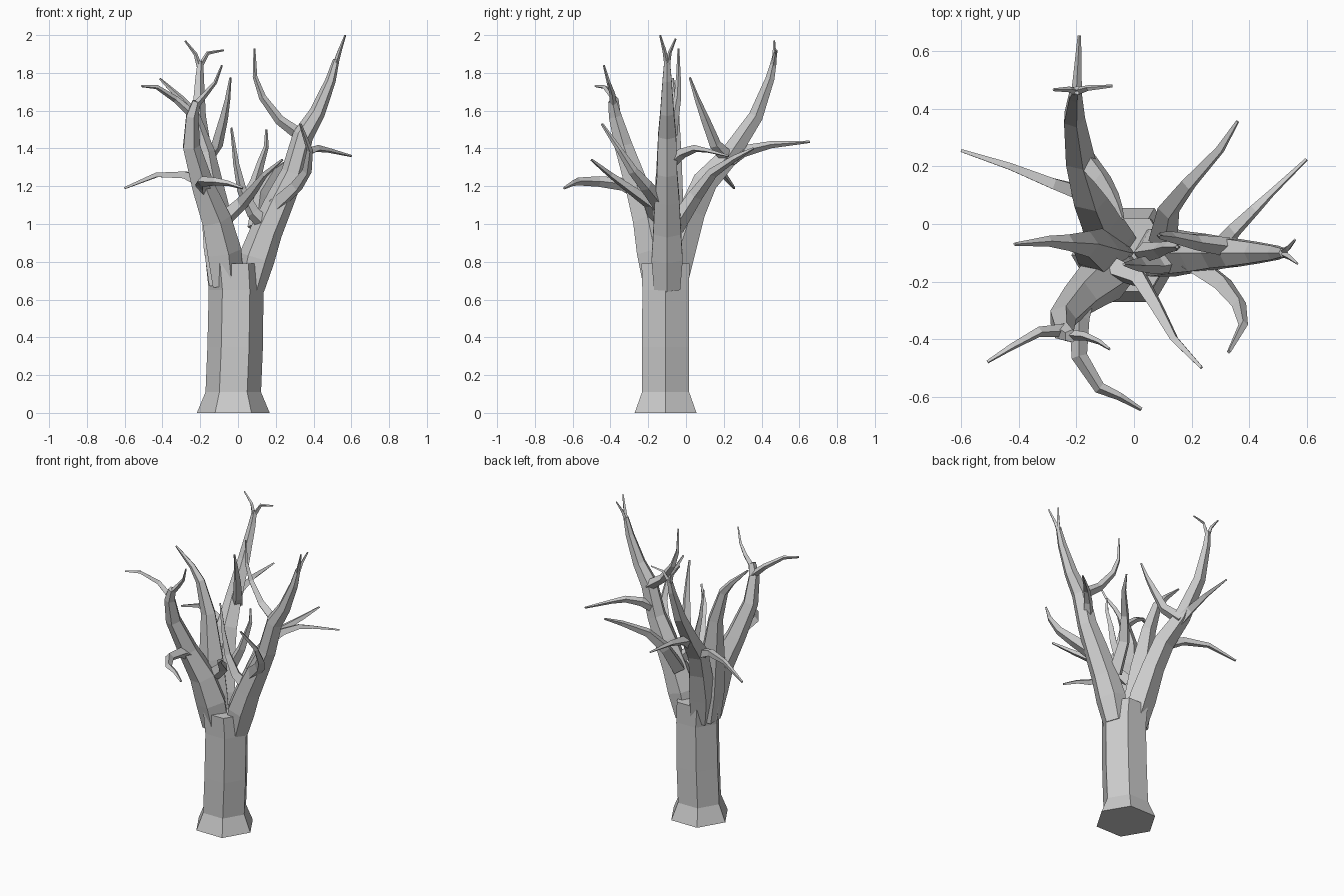
import bpy, bmesh
from math import cos, sin, tau
from mathutils import Vector


def skin(name, rings):
    """Join rings of points into a closed flat-shaded tube."""
    bm = bmesh.new()
    vs = [[bm.verts.new(p) for p in ring] for ring in rings]
    n = len(vs[0])
    for a, b in zip(vs, vs[1:]):
        for i in range(n):
            j = (i + 1) % n
            bm.faces.new((a[i], a[j], b[j], b[i]))
    bm.faces.new(vs[0][::-1])
    bm.faces.new(vs[-1])
    bmesh.ops.recalc_face_normals(bm, faces=bm.faces)
    me = bpy.data.meshes.new(name)
    bm.to_mesh(me)
    bm.free()
    ob = bpy.data.objects.new(name, me)
    bpy.context.collection.objects.link(ob)
    return ob


def branch(name, pts, radii, sides=4):
    """Tapered tube along a path; radii is one per point or (start, end)."""
    P = [Vector(p) for p in pts]
    n = len(P)
    if len(radii) == 2:
        r0, r1 = radii
        radii = [r0 + (r1 - r0) * i / (n - 1) for i in range(n)]
    u, rings = None, []
    for i, p in enumerate(P):
        t = Vector()
        if i > 0:
            t += (p - P[i - 1]).normalized()
        if i < n - 1:
            t += (P[i + 1] - p).normalized()
        t.normalize()
        if u is None:
            u = Vector((1, 0, 0)) if abs(t.x) < 0.8 else Vector((0, 1, 0))
        u = (u - t * u.dot(t)).normalized()
        v = t.cross(u)
        rings.append([p + radii[i] * (u * cos(tau * k / sides) + v * sin(tau * k / sides))
                      for k in range(sides)])
    return skin(name, rings)


# Hexagonal trunk with flared foot
trunk = [(-.025, 0, .193), (-.025, .11, .147), (-.015, .35, .147),
         (-.01, .65, .145), (-.02, .79, .15)]
skin("trunk", [[(x + r * cos(tau * k / 6), -.108 + r * .98 * sin(tau * k / 6), z)
                for k in range(6)] for x, z, r in trunk])

# Main limbs
branch("right_limb", [(.06, -.1, .66), (.1, -.1, .82), (.15, -.1, .96), (.225, -.1, 1.13),
                      (.29, -.1, 1.27), (.345, -.1, 1.47), (.42, -.1, 1.59),
                      (.49, -.1, 1.76), (.52, -.1, 1.87)],
       [.08, .095, .085, .075, .062, .055, .042, .028, .017], 6)
branch("front_left_limb", [(-.06, -.14, .68), (-.08, -.165, .85), (-.12, -.2, 1.02),
                           (-.19, -.26, 1.2), (-.25, -.33, 1.41), (-.245, -.375, 1.57),
                           (-.22, -.39, 1.65)],
       [.09, .1, .085, .065, .05, .036, .024], 5)
branch("back_limb", [(-.06, -.07, .68), (-.09, -.035, .86), (-.12, .03, 1.06),
                     (-.15, .1, 1.22), (-.19, .23, 1.36), (-.21, .37, 1.57),
                     (-.205, .445, 1.77), (-.2, .465, 1.86)],
       [.08, .09, .075, .07, .055, .04, .025, .016], 5)
branch("middle_limb", [(-.08, -.1, .68), (-.105, -.1, .88), (-.13, -.09, 1.1),
                       (-.17, -.07, 1.38), (-.235, -.065, 1.58), (-.3, -.06, 1.66),
                       (-.415, -.07, 1.77)],
       [.09, .095, .08, .048, .03, .02, .006], 5)

# Twigs on the right limb
branch("right_tip_front", [(.515, -.1, 1.84), (.54, -.115, 1.92), (.568, -.137, 2.0)], (.015, .005))
branch("right_tip_back", [(.515, -.1, 1.84), (.535, -.085, 1.91), (.56, -.055, 1.98)], (.015, .005))
branch("right_inner_twig", [(.33, -.08, 1.47), (.22, -.065, 1.55), (.13, -.045, 1.67),
                            (.09, -.04, 1.78), (.087, -.04, 1.93)], (.034, .005))
branch("right_outer_twig", [(.28, -.1, 1.31), (.35, -.02, 1.375), (.42, .05, 1.4),
                            (.48, .11, 1.39), (.6, .225, 1.36)], (.035, .006))
branch("right_front_twig", [(.2, -.13, 1.1), (.31, -.21, 1.2), (.365, -.28, 1.28),
                            (.38, -.35, 1.39), (.33, -.445, 1.53)], (.045, .007))
branch("right_rear_twig", [(.1, -.06, .98), (.12, .05, 1.15), (.19, .14, 1.27),
                           (.3, .26, 1.35), (.36, .357, 1.4)], (.05, .006))
branch("centre_short_twig", [(.03, -.1, 1.1), (.09, -.09, 1.22), (.12, -.08, 1.32),
                             (.15, -.08, 1.41), (.15, -.08, 1.5)], (.035, .006))
branch("centre_upright_twig", [(.16, -.12, .98), (.08, -.14, 1.06), (.02, -.14, 1.18),
                               (-.01, -.14, 1.32), (-.035, -.14, 1.51)], (.045, .006))

# Twigs on the front left limb
branch("front_tip_right", [(-.23, -.385, 1.62), (-.17, -.39, 1.69), (-.12, -.41, 1.75),
                           (-.085, -.435, 1.84)], (.02, .005))
branch("front_tip_left", [(-.24, -.37, 1.58), (-.33, -.375, 1.66), (-.43, -.43, 1.725),
                          (-.51, -.48, 1.73)], (.024, .006))
branch("front_low_twig", [(-.17, -.22, 1.15), (-.19, -.33, 1.21), (-.19, -.46, 1.225),
                          (-.12, -.57, 1.225), (-.05, -.6, 1.215), (.025, -.645, 1.19)],
       (.042, .007))
branch("front_centre_twig", [(-.08, -.15, 1.02), (.02, -.19, 1.11), (.08, -.29, 1.18),
                             (.14, -.4, 1.26), (.235, -.5, 1.34)], (.045, .007))

# Twigs on the back and middle limbs
branch("back_tip_left", [(-.203, .46, 1.83), (-.225, .468, 1.9), (-.28, .467, 1.97)], (.015, .005))
branch("back_tip_right", [(-.203, .46, 1.83), (-.16, .473, 1.905), (-.075, .48, 1.92)], (.015, .005))
branch("back_long_twig", [(-.17, .17, 1.3), (-.2, .3, 1.385), (-.2, .45, 1.42),
                          (-.19, .655, 1.435)], (.045, .006))
branch("back_inner_twig", [(-.18, .24, 1.33), (-.11, .155, 1.42), (-.075, .1, 1.56),
                           (-.055, .06, 1.66), (-.04, .02, 1.775)], (.04, .006))
branch("left_low_twig", [(-.12, .04, 1.13), (-.19, .11, 1.22), (-.28, .14, 1.26),
                         (-.43, .2, 1.26), (-.6, .255, 1.19)], (.045, .007))
